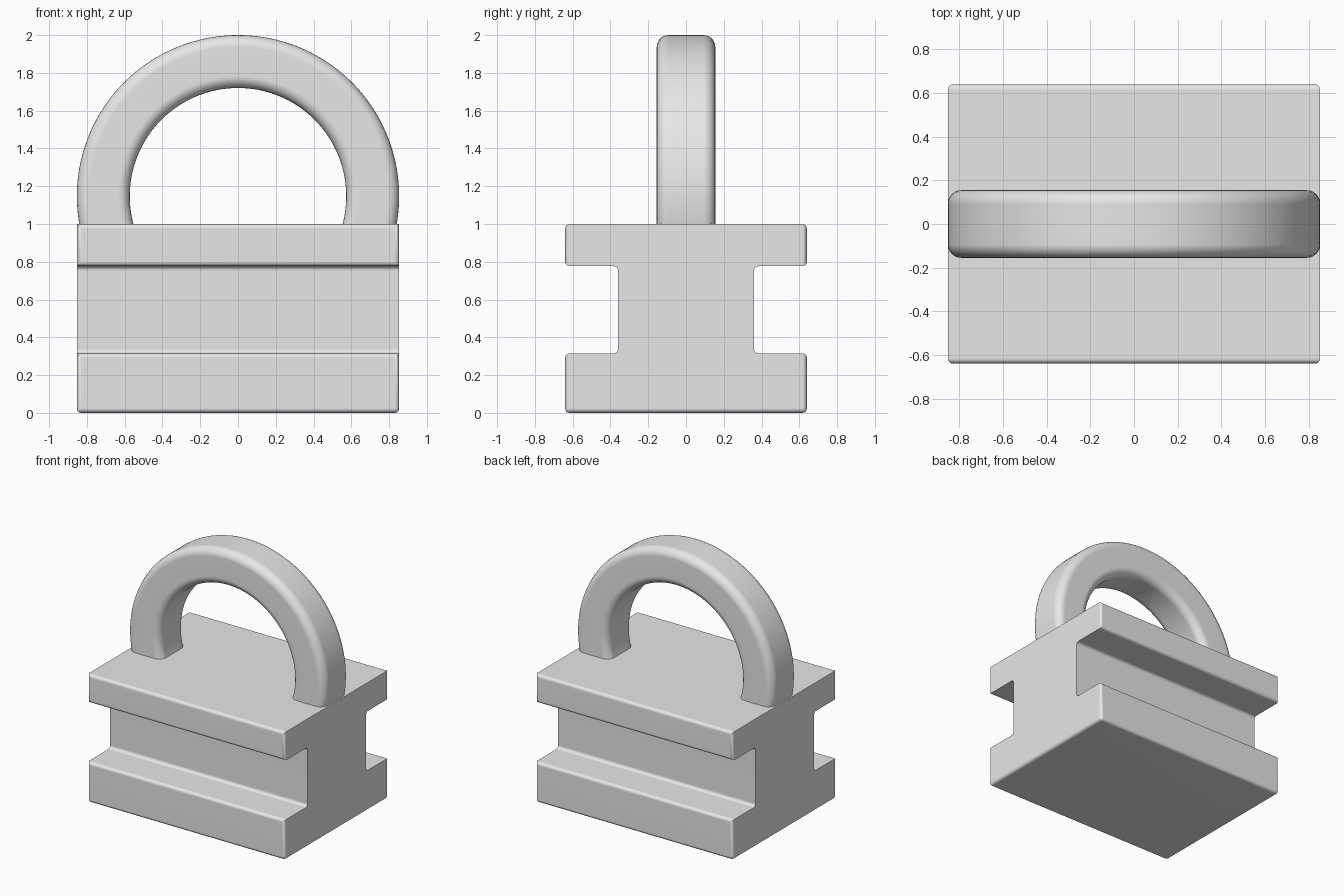
import bpy, bmesh, math

if "Cube" in bpy.data.objects:
    bpy.data.objects.remove(bpy.data.objects["Cube"])

grey = bpy.data.materials.new("plain grey")
grey.diffuse_color = (0.8, 0.8, 0.8, 1)
grey.use_nodes = True
grey.node_tree.nodes["Principled BSDF"].inputs["Base Color"].default_value = grey.diffuse_color


def finish(bm, name, angle):
    bmesh.ops.recalc_face_normals(bm, faces=bm.faces)
    mesh = bpy.data.meshes.new(name)
    bm.to_mesh(mesh)
    bm.free()
    mesh.materials.append(grey)
    ob = bpy.data.objects.new(name, mesh)
    bpy.context.collection.objects.link(ob)
    bpy.ops.object.select_all(action='DESELECT')
    ob.select_set(True)
    bpy.context.view_layer.objects.active = ob
    bpy.ops.object.shade_smooth_by_angle(angle=math.radians(angle))
    # keeps the broad faces flat beside their rounded edges
    mod = ob.modifiers.new("flat faces", 'WEIGHTED_NORMAL')
    mod.keep_sharp = True
    return ob


# Block: I-shaped profile extruded along x, with rounded edges
HALF_X, FLANGE_Y, WEB_Y = 0.853, 0.64, 0.36
half = [(FLANGE_Y, 0), (FLANGE_Y, 0.315), (WEB_Y, 0.315),
        (WEB_Y, 0.777), (FLANGE_Y, 0.777), (FLANGE_Y, 1.0)]
profile = half + [(-y, z) for y, z in reversed(half)]
bm = bmesh.new()
face = bm.faces.new([bm.verts.new((-HALF_X, y, z)) for y, z in profile])
out = bmesh.ops.extrude_face_region(bm, geom=[face])
bmesh.ops.translate(bm, vec=(2 * HALF_X, 0, 0),
                    verts=[v for v in out["geom"] if isinstance(v, bmesh.types.BMVert)])
bmesh.ops.recalc_face_normals(bm, faces=bm.faces)


def is_rounded(e):
    a, b = (v.co for v in e.verts)
    lengthwise = abs(a.x - b.x) > 0.1
    flange_corner = abs(a.z - b.z) > 0.1 and abs(a.y) > 0.6
    underside = max(a.z, b.z) < 0.01
    return lengthwise or flange_corner or underside


bmesh.ops.bevel(bm, geom=[e for e in bm.edges if is_rounded(e)], offset=0.024,
                segments=4, profile=0.5, affect='EDGES', clamp_overlap=True)
finish(bm, "block", 35)

# Handle: rounded rectangle section swept round an arc, feet sunk in the block
CENTRE_Z, R_OUT, R_IN, HALF_Y, FILLET = 1.147, 0.853, 0.573, 0.155, 0.062
mid, half_w = (R_OUT + R_IN) / 2, (R_OUT - R_IN) / 2
section = []
for q, (sr, sy) in enumerate([(1, 1), (-1, 1), (-1, -1), (1, -1)]):
    for i in range(7):
        t = math.radians(90 * q + 15 * i)
        section.append((mid + sr * (half_w - FILLET) + FILLET * math.cos(t),
                        sy * (HALF_Y - FILLET) + FILLET * math.sin(t)))

STEPS, START = 96, math.radians(-17)
bm = bmesh.new()
rings = []
for k in range(STEPS + 1):
    a = START + (math.pi - 2 * START) * k / STEPS
    rings.append([bm.verts.new((r * math.cos(a), y, CENTRE_Z + r * math.sin(a)))
                  for r, y in section])
n = len(section)
for r0, r1 in zip(rings, rings[1:]):
    for i in range(n):
        j = (i + 1) % n
        bm.faces.new((r0[i], r0[j], r1[j], r1[i]))
bm.faces.new(rings[0])
bm.faces.new(rings[-1])
finish(bm, "handle", 35)
